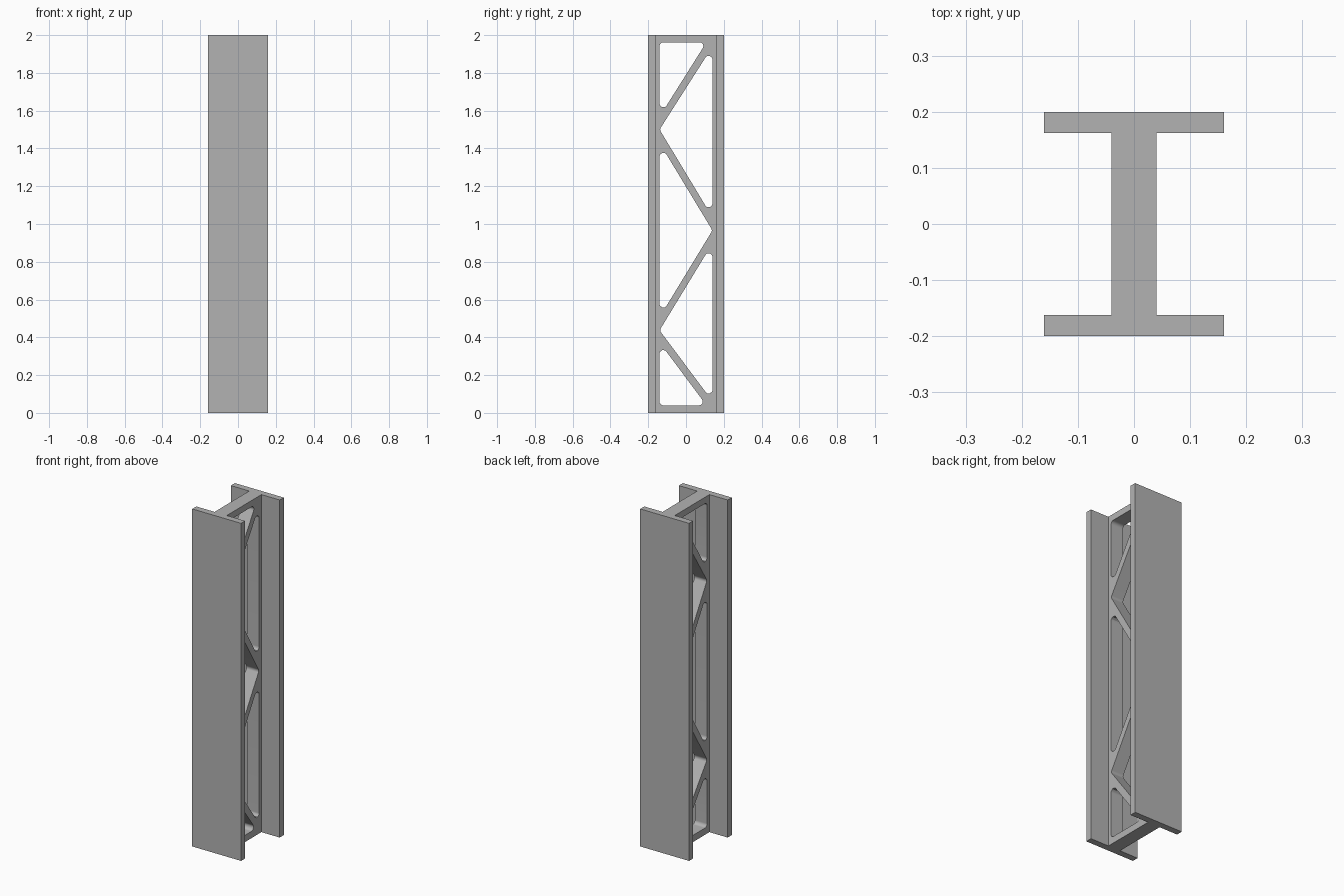
import bpy
from math import radians, tan
from mathutils import Vector

cube = bpy.data.objects.get("Cube")
if cube:
    bpy.data.objects.remove(cube, do_unlink=True)

HEIGHT = 2.0
FLANGE_IN, FLANGE_OUT, FLANGE_HALF = 0.162, 0.2, 0.16
WEB_HALF = 0.04
RADIUS = 0.02

steel = bpy.data.materials.new("steel grey")
steel.use_nodes = True
grey = (0.45, 0.45, 0.45, 1)
steel.diffuse_color = grey
steel.node_tree.nodes["Principled BSDF"].inputs["Base Color"].default_value = grey


def rounded(corners, radius=RADIUS, steps=8):
    """Replace each polygon corner by an arc of the given radius."""
    pts = [Vector(c) for c in corners]
    out = []
    for i, p in enumerate(pts):
        a = (pts[i - 1] - p).normalized()
        b = (pts[(i + 1) % len(pts)] - p).normalized()
        half = a.angle(b) / 2
        start = p + a * (radius / tan(half))
        end = p + b * (radius / tan(half))
        centre = p + (a + b).normalized() * (start - p).length / (a + b).length * 2
        for k in range(steps + 1):
            chord = start.lerp(end, k / steps) - centre
            out.append(centre + chord.normalized() * radius)
    return out


def flange(name, side):
    bpy.ops.mesh.primitive_cube_add(
        size=1, location=(0, side * (FLANGE_IN + FLANGE_OUT) / 2, HEIGHT / 2))
    obj = bpy.context.object
    obj.name = name
    obj.scale = (2 * FLANGE_HALF, FLANGE_OUT - FLANGE_IN, HEIGHT)
    bpy.ops.object.transform_apply(location=True, rotation=False, scale=True)
    obj.data.materials.append(steel)


flange("front_flange", -1)
flange("back_flange", 1)

# Truss web: one outline with five rounded triangular openings, as (y, z)
E = 0.14
openings = [
    [(-E, 1.962), (0.108, 1.962), (-E, 1.568)],
    [(E, 1.939), (E, 1.036), (-E, 1.5)],
    [(-E, 1.429), (E, 0.966), (-E, 0.506)],
    [(E, 0.897), (E, 0.062), (-E, 0.437)],
    [(-E, 0.373), (0.108, 0.04), (-E, 0.04)],
]
F = FLANGE_IN
outline = [Vector(p) for p in ((-F, 0), (F, 0), (F, HEIGHT), (-F, HEIGHT))]

curve = bpy.data.curves.new("web", "CURVE")
curve.dimensions = "2D"
curve.fill_mode = "BOTH"
curve.extrude = WEB_HALF
for loop in [outline] + [rounded(o) for o in openings]:
    spline = curve.splines.new("POLY")
    spline.points.add(len(loop) - 1)
    for point, co in zip(spline.points, loop):
        point.co = (co.x, co.y, 0, 1)
    spline.use_cyclic_u = True
curve.materials.append(steel)

# Stand the web up between the flanges
web = bpy.data.objects.new("truss_web", curve)
bpy.context.collection.objects.link(web)
web.rotation_euler = (radians(90), 0, radians(90))
bpy.ops.object.select_all(action="DESELECT")
web.select_set(True)
bpy.context.view_layer.objects.active = web
bpy.ops.object.convert(target="MESH")
bpy.ops.object.transform_apply(location=False, rotation=True, scale=False)
bpy.ops.object.shade_smooth_by_angle(angle=radians(30))
